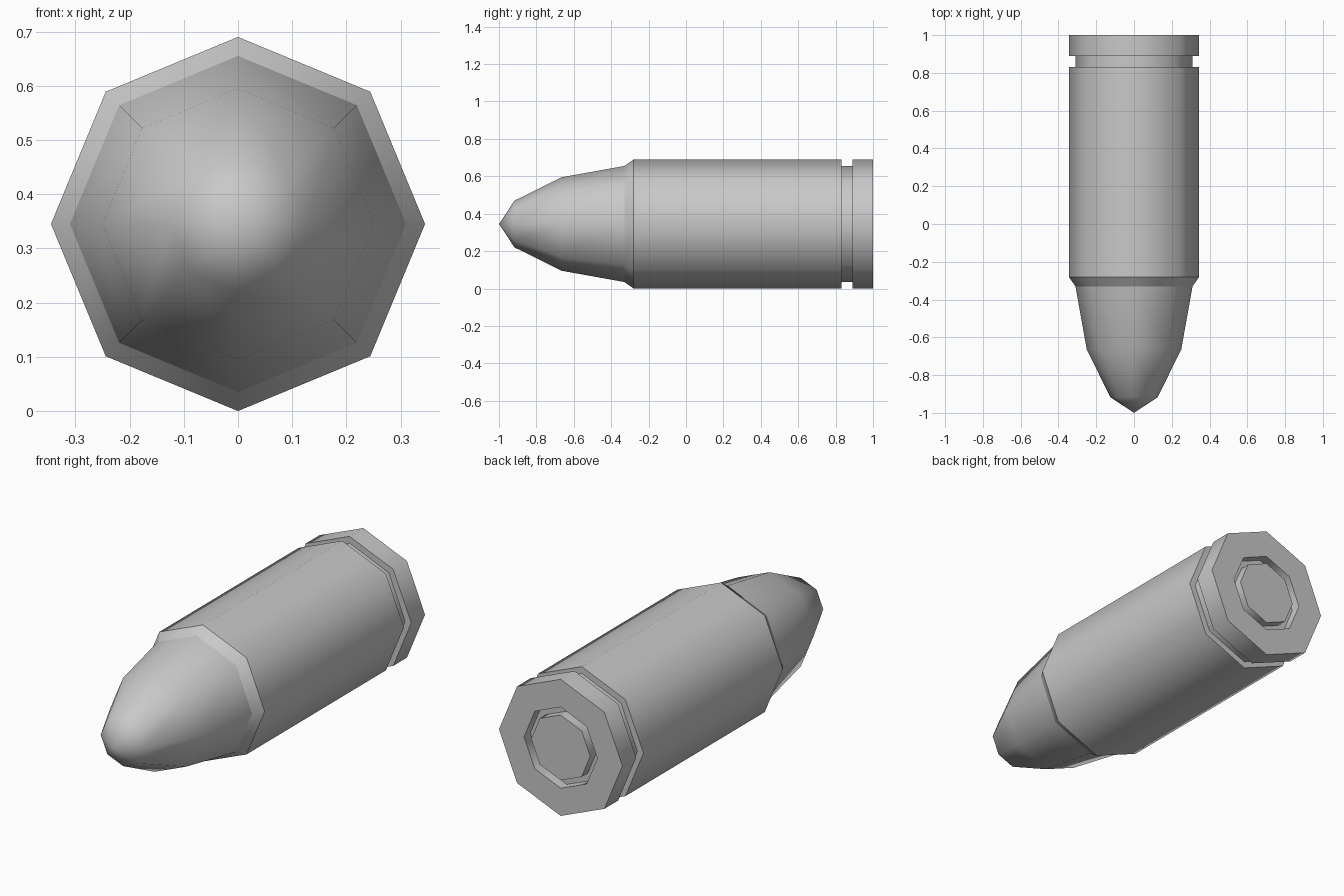
import bpy, bmesh, math

if "Cube" in bpy.data.objects:
    bpy.data.objects.remove(bpy.data.objects["Cube"], do_unlink=True)

SIDES = 8
RADIUS = 0.345

# Single plain metal colour
metal = bpy.data.materials.new("plain_grey_metal")
metal.use_nodes = True
colour = (0.58, 0.58, 0.58, 1)
metal.diffuse_color = colour
metal.node_tree.nodes["Principled BSDF"].inputs["Base Color"].default_value = colour


def lathe(name, profile, sharp_rings):
    """Turn (y, radius) points around the long axis; zero radius makes a pole."""
    bm = bmesh.new()
    rings = []
    for y, r in profile:
        count = SIDES if r > 0 else 1
        rings.append([bm.verts.new((r * math.cos(math.tau * i / SIDES), y,
                                    RADIUS + r * math.sin(math.tau * i / SIDES)))
                      for i in range(count)])
    for a, b in zip(rings, rings[1:]):
        for i in range(SIDES):
            j = (i + 1) % SIDES
            corners = [a[i % len(a)], a[j % len(a)], b[j % len(b)], b[i % len(b)]]
            bm.faces.new(list(dict.fromkeys(corners))).smooth = True
    if sharp_rings:
        for ring in rings:
            for i in range(len(ring)):
                edge = bm.edges.get((ring[i], ring[(i + 1) % SIDES])) if len(ring) > 1 else None
                if edge:
                    edge.smooth = False
    bmesh.ops.recalc_face_normals(bm, faces=bm.faces)
    mesh = bpy.data.meshes.new(name)
    bm.to_mesh(mesh)
    bm.free()
    mesh.materials.append(metal)
    obj = bpy.data.objects.new(name, mesh)
    bpy.context.collection.objects.link(obj)
    return obj


# Rounded nose, closed at its hidden base
lathe("nose", [(-1, 0), (-0.917, 0.125), (-0.665, 0.25), (-0.33, 0.31)], False)

# Casing with shoulder, extractor groove, rim, and ring channel around the primer
lathe("casing", [
    (-0.33, 0.31), (-0.28, RADIUS),
    (0.832, RADIUS), (0.832, 0.311), (0.89, 0.311), (0.89, RADIUS),
    (1, RADIUS), (1, 0.205), (0.95, 0.205), (0.95, 0.165),
    (1, 0.165), (1, 0),
], True)
